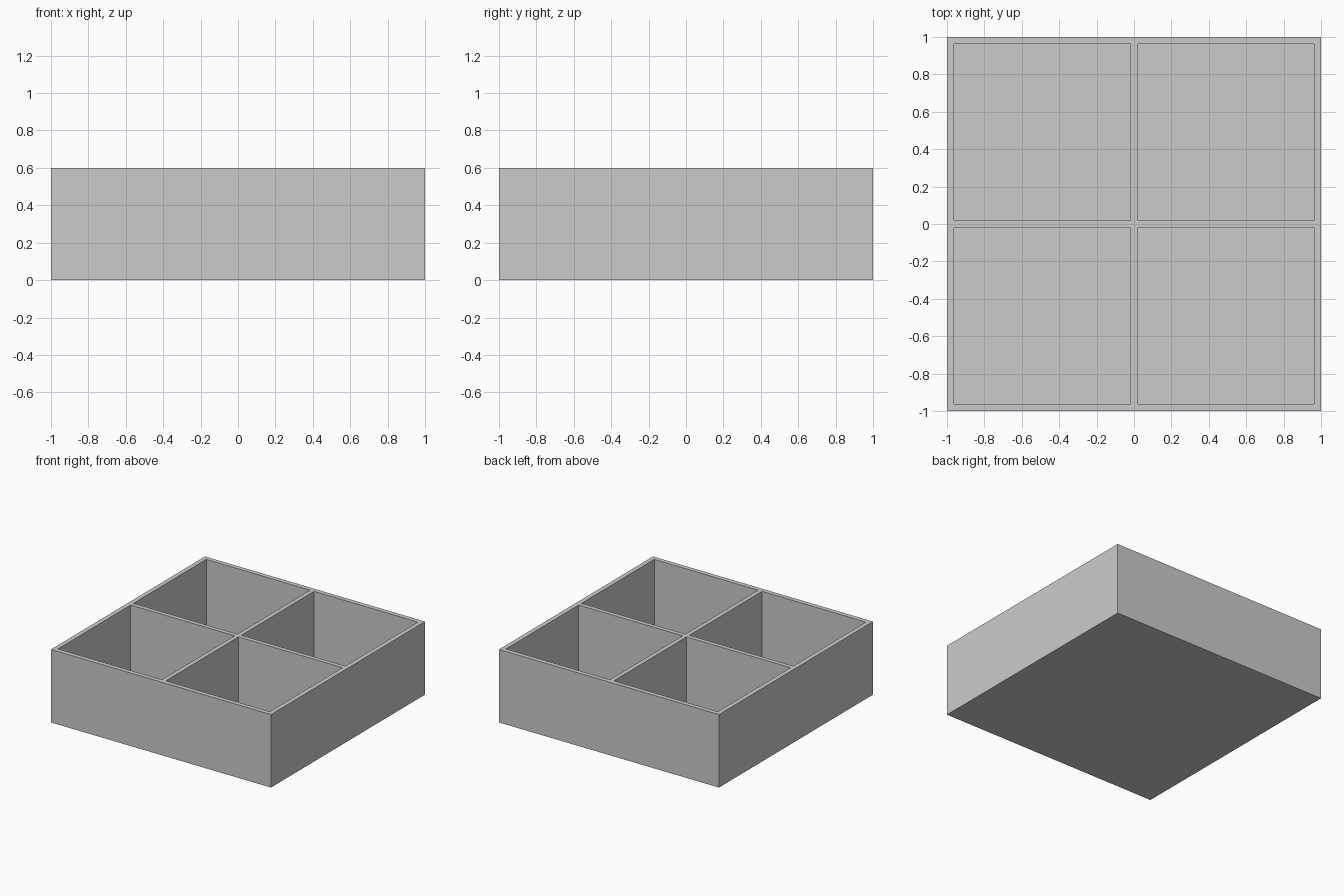
import bpy
import bmesh
from mathutils import Matrix, Vector

HEIGHT = 0.6
WALL = 0.0375        # outer wall thickness
HALF_DIVIDER = 0.018  # half thickness of the cross dividers
FLOOR = 0.04         # thickness of the bottom

default = bpy.data.objects.get("Cube")
if default:
    bpy.data.objects.remove(default, do_unlink=True)

# Plain grey material
grey = bpy.data.materials.new("plain_grey")
colour = (0.6, 0.6, 0.6, 1.0)
grey.use_nodes = True
grey.diffuse_color = colour
grey.node_tree.nodes["Principled BSDF"].inputs["Base Color"].default_value = colour

# Solid block
bm = bmesh.new()
bmesh.ops.create_cube(bm, size=1, matrix=Matrix.Translation((0, 0, HEIGHT / 2))
                      @ Matrix.Diagonal((2, 2, HEIGHT, 1)))


def top_faces():
    return [f for f in bm.faces if f.calc_center_median().z > HEIGHT - 0.001]


# Score the top along the wall and divider edges
for axis in (Vector((1, 0, 0)), Vector((0, 1, 0))):
    for offset in (WALL - 1, -HALF_DIVIDER, HALF_DIVIDER, 1 - WALL):
        faces = top_faces()
        edges = {e for f in faces for e in f.edges}
        verts = {v for f in faces for v in f.verts}
        bmesh.ops.bisect_plane(bm, geom=faces + list(edges) + list(verts),
                               plane_co=axis * offset, plane_no=axis)

# Sink the four large panels into compartments
panels = [f for f in top_faces() if f.calc_area() > 0.5]
sunk = bmesh.ops.extrude_discrete_faces(bm, faces=panels)["faces"]
for f in sunk:
    bmesh.ops.translate(bm, verts=f.verts, vec=(0, 0, FLOOR - HEIGHT))
bmesh.ops.recalc_face_normals(bm, faces=bm.faces)

mesh = bpy.data.meshes.new("compartment_tray")
bm.to_mesh(mesh)
bm.free()
mesh.materials.append(grey)
tray = bpy.data.objects.new("compartment_tray", mesh)
bpy.context.collection.objects.link(tray)
